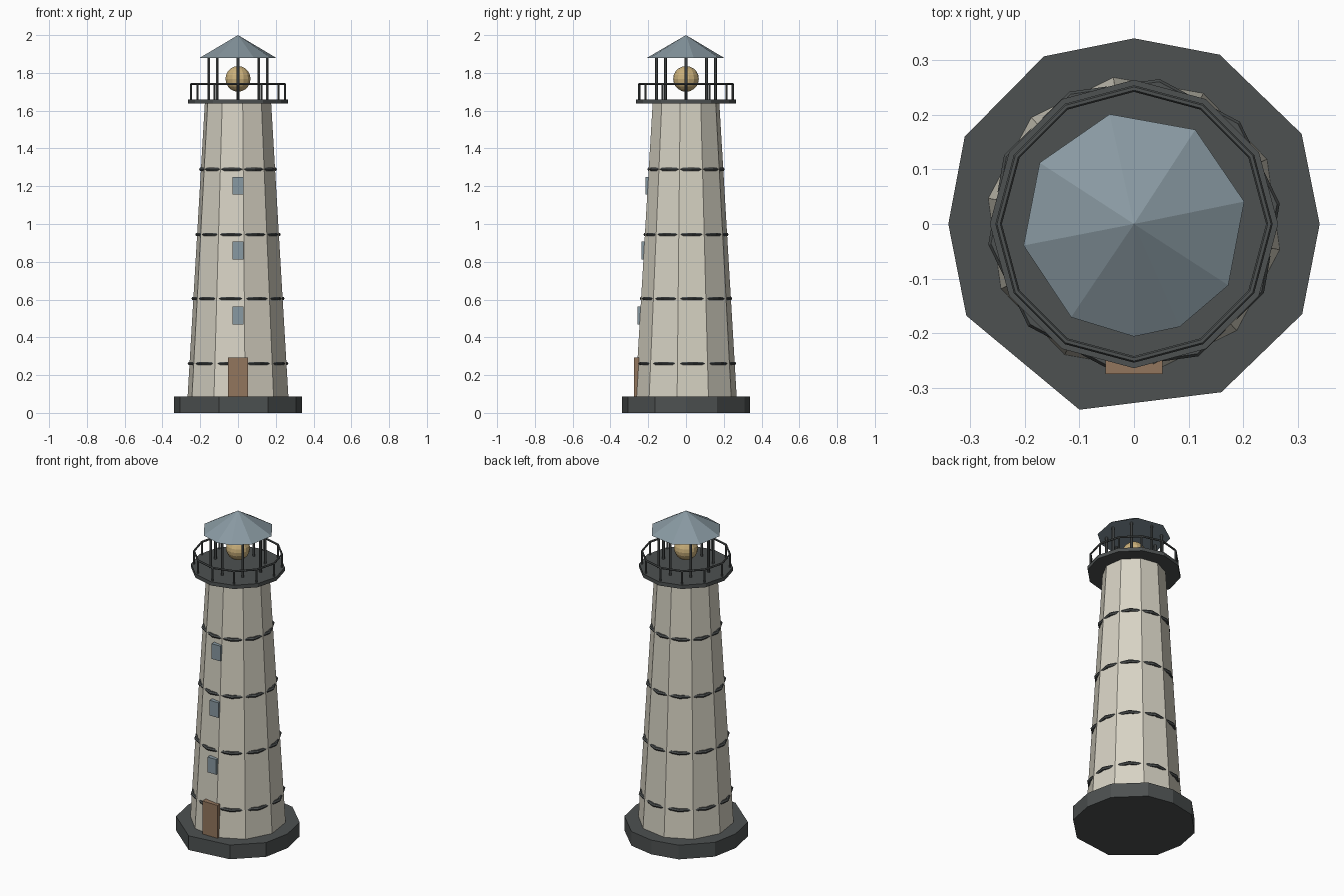
import bpy, bmesh
from math import sin, cos, pi, radians

if "Cube" in bpy.data.objects:
    bpy.data.objects.remove(bpy.data.objects["Cube"])


def material(name, rgb):
    m = bpy.data.materials.new(name)
    m.diffuse_color = (*rgb, 1)
    m.use_nodes = True
    m.node_tree.nodes["Principled BSDF"].inputs["Base Color"].default_value = m.diffuse_color
    return m


CREAM = material("cream_plaster", (0.68, 0.65, 0.55))
DARK = material("dark_iron", (0.075, 0.083, 0.083))
SLATE = material("slate_blue", (0.25, 0.32, 0.36))
WOOD = material("door_wood", (0.29, 0.18, 0.11))
AMBER = material("lamp_amber", (0.60, 0.44, 0.20))


def finish(name, bm, mat):
    bmesh.ops.recalc_face_normals(bm, faces=bm.faces)
    me = bpy.data.meshes.new(name)
    bm.to_mesh(me)
    bm.free()
    me.materials.append(mat)
    ob = bpy.data.objects.new(name, me)
    bpy.context.collection.objects.link(ob)
    return ob


def ring(r, n, phase=0):
    return [(r * cos(phase + 2 * pi * i / n), r * sin(phase + 2 * pi * i / n)) for i in range(n)]


def prism(name, pts, z0, z1, mat, scale=1.0):
    """Extrude an outline upward; scale 0 makes a pointed roof."""
    bm = bmesh.new()
    low = [bm.verts.new((x, y, z0)) for x, y in pts]
    bm.faces.new(low)
    n = len(pts)
    if scale == 0:
        tip = bm.verts.new((0, 0, z1))
        for i in range(n):
            bm.faces.new((low[i], low[(i + 1) % n], tip))
    else:
        top = [bm.verts.new((x * scale, y * scale, z1)) for x, y in pts]
        bm.faces.new(top)
        for i in range(n):
            j = (i + 1) % n
            bm.faces.new((low[i], low[j], top[j], top[i]))
    return finish(name, bm, mat)


def hoop(name, R, r, z, n, phase, mat, sides=6):
    """Low-poly ring around the tower axis."""
    bm = bmesh.new()
    g = [[bm.verts.new(((R + r * cos(b)) * cos(a), (R + r * cos(b)) * sin(a), z + r * sin(b)))
          for b in (2 * pi * k / sides for k in range(sides))]
         for a in (phase + 2 * pi * i / n for i in range(n))]
    for i in range(n):
        for k in range(sides):
            i2, k2 = (i + 1) % n, (k + 1) % sides
            bm.faces.new((g[i][k], g[i2][k], g[i2][k2], g[i][k2]))
    return finish(name, bm, mat)


def posts(name, R, r, z0, z1, n, mat):
    """Circle of thin upright posts in one mesh."""
    bm = bmesh.new()
    for x, y in ring(R, n):
        res = bmesh.ops.create_cone(bm, cap_ends=True, segments=6, radius1=r, radius2=r, depth=z1 - z0)
        bmesh.ops.translate(bm, verts=res["verts"], vec=(x, y, (z0 + z1) / 2))
    return finish(name, bm, mat)


def box(name, x0, x1, y0, y1, z0, z1, mat):
    return prism(name, [(x0, y0), (x1, y0), (x1, y1), (x0, y1)], z0, z1, mat)


# Slightly irregular stone base
prism("base", [(0, .34), (-.165, .307), (-.31, .16), (-.34, 0), (-.307, -.168), (-.10, -.34),
               (.16, -.308), (.308, -.165), (.34, 0), (.307, .165), (.157, .31)], 0, 0.088, DARK)

# Tapered ten-sided tower
Z0, Z1, R0, R1 = 0.085, 1.645, 0.271, 0.178
PHASE = radians(-10)


def tower_radius(z):
    return R0 + (R1 - R0) * (z - Z0) / (Z1 - Z0)


prism("tower", ring(R0, 10, PHASE), Z0, Z1, CREAM, R1 / R0)

# Bands, turned half a side so the tower corners interrupt them
for i, z in enumerate((0.262, 0.605, 0.945, 1.29)):
    hoop(f"band_{i + 1}", tower_radius(z) - 0.001, 0.010, z, 10, PHASE + pi / 10, DARK)

# Door and windows on the front
box("door", -.052, .052, -.275, -.23, .088, .292, WOOD)
for i, z in enumerate((0.516, 0.86, 1.203)):
    y = -tower_radius(z) - 0.011
    box(f"window_{i + 1}", -.03, .03, y, y + .04, z - .047, z + .047, SLATE)

# Gallery deck and railing
prism("gallery_deck", ring(0.264, 12), 1.637, 1.66, DARK)
posts("railing_posts", 0.248, 0.006, 1.655, 1.74, 12, DARK)
hoop("railing_top", 0.248, 0.006, 1.74, 12, 0, DARK)

# Lantern room: columns, lamp and pointed roof
posts("lantern_columns", 0.155, 0.008, 1.655, 1.885, 8, DARK)
bm = bmesh.new()
bmesh.ops.create_uvsphere(bm, u_segments=14, v_segments=10, radius=0.068)
bmesh.ops.translate(bm, verts=bm.verts, vec=(0, 0, 1.768))
finish("lamp", bm, AMBER)
roof_angles = (11.5, 57, 102.5, 147, 191, 236, 270, 294, 327)
prism("roof", [(0.206 * cos(radians(a)), 0.206 * sin(radians(a))) for a in roof_angles],
      1.88, 2.0, SLATE, 0)
